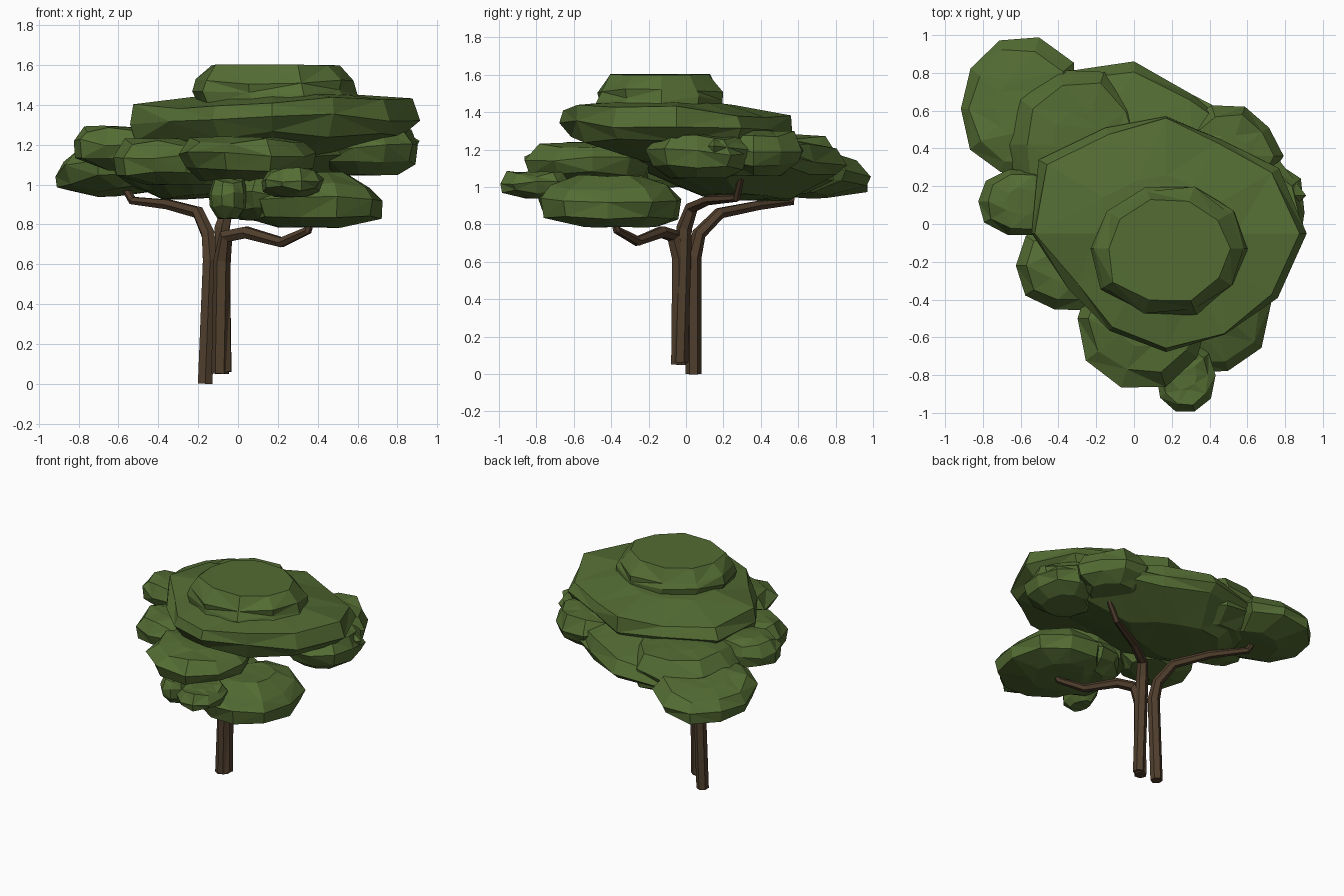
import bpy, bmesh, random
from math import sin, cos, tau
from mathutils import Vector

random.seed(4)
if "Cube" in bpy.data.objects:
    bpy.data.objects.remove(bpy.data.objects["Cube"])


def material(name, colour):
    mat = bpy.data.materials.new(name)
    mat.use_nodes = True
    mat.diffuse_color = colour
    bsdf = mat.node_tree.nodes["Principled BSDF"]
    bsdf.inputs["Base Color"].default_value = colour
    bsdf.inputs["Roughness"].default_value = 0.9
    return mat


leaf_green = material("leaf green", (0.087, 0.15, 0.033, 1))
bark_brown = material("bark brown", (0.08, 0.049, 0.026, 1))


def foliage(name, centre, size, layers, lobes=None, sag=(0, 0), tilt=(0, 0), jitter=0.05):
    """Loft a faceted leaf pad; layers are (scale, height) pairs, bottom to top."""
    lobes = lobes or [random.uniform(0.92, 1.06) for _ in range(10)]
    count = len(lobes)
    bm = bmesh.new()
    rings = []
    for level, (scale, height) in enumerate(layers):
        wobble = 0.004 if level in (0, len(layers) - 1) else 0.02
        ring = []
        for i, lobe in enumerate(lobes):
            angle = tau * i / count
            reach = scale * (lobe + random.uniform(-jitter, jitter))
            x = size[0] * reach * cos(angle)
            y = size[1] * reach * sin(angle)
            z = height + tilt[0] * x + tilt[1] * y + random.uniform(-wobble, wobble)
            if level == 0:
                x, y = x + sag[0], y + sag[1]
            ring.append(bm.verts.new((centre[0] + x, centre[1] + y, z)))
        rings.append(ring)
    for low, high in zip(rings, rings[1:]):
        for i in range(count):
            j = (i + 1) % count
            bm.faces.new((low[i], low[j], high[j], high[i]))
    bm.faces.new(rings[0][::-1])
    bm.faces.new(rings[-1])
    bmesh.ops.triangulate(bm, faces=bm.faces[:])
    bmesh.ops.recalc_face_normals(bm, faces=bm.faces[:])
    mesh = bpy.data.meshes.new(name)
    bm.to_mesh(mesh)
    bm.free()
    mesh.materials.append(leaf_green)
    bpy.context.collection.objects.link(bpy.data.objects.new(name, mesh))


def pad(name, centre, size, bottom, top, sag=(0, 0), tilt=(0, 0)):
    """Small leaf pad with a standard rounded side profile."""
    h = top - bottom
    foliage(name, centre, size, [(0.55, bottom), (0.92, bottom + 0.25 * h),
            (1, bottom + 0.6 * h), (0.8, top - 0.08 * h), (0.4, top)], sag=sag, tilt=tilt)


def stem(name, points, thick, thin):
    """Six-sided tapering trunk that bends into a branch."""
    curve = bpy.data.curves.new(name, "CURVE")
    curve.dimensions = "3D"
    curve.bevel_depth = 1
    curve.bevel_resolution = 1
    curve.use_fill_caps = True
    spline = curve.splines.new("POLY")
    spline.points.add(len(points) - 1)
    for i, (point, co) in enumerate(zip(spline.points, points)):
        point.co = Vector(co).to_4d()
        t = max(0, i - 1) / (len(points) - 2)
        point.radius = thick + (thin - thick) * t
    obj = bpy.data.objects.new(name, curve)
    bpy.context.collection.objects.link(obj)
    bpy.ops.object.select_all(action="DESELECT")
    obj.select_set(True)
    bpy.context.view_layer.objects.active = obj
    bpy.ops.object.convert(target="MESH")
    mesh = bpy.context.object.data
    mesh.materials.clear()
    mesh.materials.append(bark_brown)
    for face in mesh.polygons:
        face.use_smooth = False
        face.material_index = 0


# Three trunks, each turning into one branch
stem("back_trunk", [(-.165, .04, 0), (-.14, .04, .62), (-.15, .07, .75), (-.2, .18, .86),
     (-.35, .38, .9), (-.53, .56, .92), (-.59, .57, 1.02)], 0.042, 0.018)
stem("front_trunk", [(-.09, -.04, .05), (-.08, -.035, .62), (-.06, -.07, .74), (.04, -.13, .76),
     (.22, -.26, .71), (.35, -.37, .77), (.37, -.39, .83)], 0.044, 0.017)
stem("side_trunk", [(-.07, -.03, .06), (-.08, -.01, .78), (-.05, .03, .89), (.1, .12, .93),
     (.38, .27, .94), (.52, .31, 1.12)], 0.042, 0.015)

# Wide upper tiers of the crown
foliage("crown_top", (.19, -.13), (.43, .35),
        [(1, 1.4), (1, 1.47), (.97, 1.52), (.8, 1.6)], sag=(.03, 0), jitter=0.04)
foliage("crown_middle", (.17, -.05), (1, 1),
        [(.5, 1.12), (.93, 1.23), (1, 1.31), (.95, 1.4), (.5, 1.45)],
        [.72, .67, .56, .62, .66, .76, .72, .58, .58, .62, .63, .66], (-.05, .1),
        (.02, -.04), 0.025)
foliage("crown_underside", (0, .15), (1, 1),
        [(.42, .945), (.94, 1.09), (1, 1.15), (.92, 1.22), (.5, 1.28)],
        [.92, .72, .62, .7, .75, .72, .58, .55, .5, .45, .46, .64], (-.12, .12),
        (.06, -.04), 0.02)

# Smaller pads round the rim
pad("back_pad", (-.61, .61), (.33, .38), .97, 1.17, (.06, -.06), (.12, -.12))
pad("back_shoulder_pad", (-.28, .42), (.4, .41), .97, 1.28)
pad("right_pad", (-.59, .12), (.25, .19), 1.07, 1.29, (.05, 0), (-.04, 0))
pad("right_front_pad", (-.34, -.22), (.28, .26), 1, 1.23, (.05, .05))
pad("front_pad", (.05, -.5), (.36, .36), 1.02, 1.24, (-.05, .1))
pad("left_back_pad", (.5, .36), (.28, .27), 1.06, 1.3)
pad("left_pad", (.66, .06), (.27, .3), 1.05, 1.28)

# Low clump on the front branch
foliage("low_clump", (.4, -.42), (.34, .4),
        [(.5, .785), (.94, .84), (1, .92), (.84, 1), (.45, 1.06)], sag=(-.03, .06))
pad("low_inner_clump", (.15, -.36), (.24, .32), .82, 1.04)
pad("low_front_tip", (.27, -.8), (.16, .2), .94, 1.08, (0, .05))
pad("low_right_tip", (-.05, -.62), (.1, .16), .83, 1.03)
